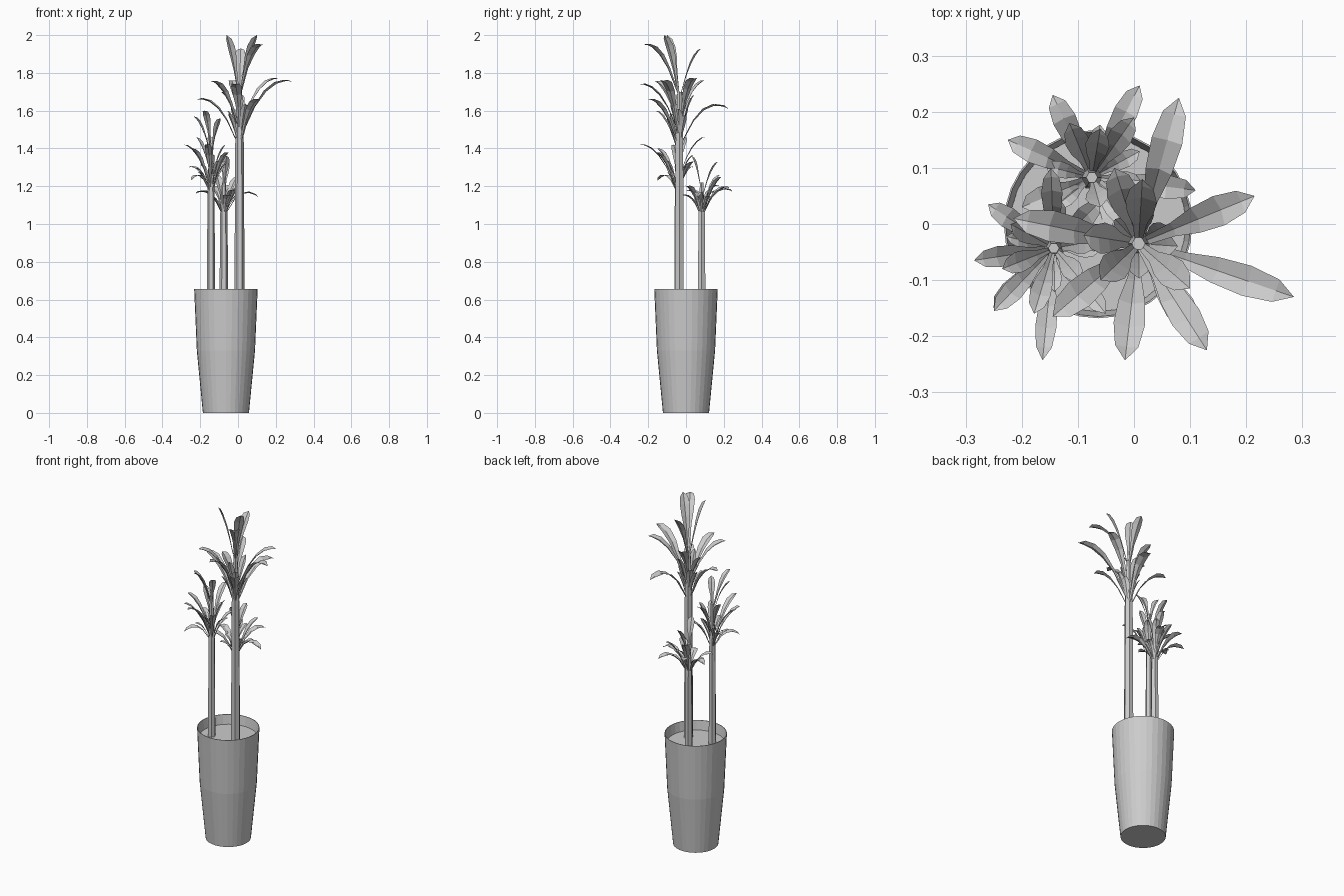
import bpy, bmesh, math, random
from mathutils import Vector

if "Cube" in bpy.data.objects:
    bpy.data.objects.remove(bpy.data.objects["Cube"])

random.seed(4)


def make_object(name, bm):
    mesh = bpy.data.meshes.new(name)
    bm.to_mesh(mesh)
    bm.free()
    obj = bpy.data.objects.new(name, mesh)
    bpy.context.collection.objects.link(obj)
    return obj


def lathe(name, center, profile, sides, cap_top=True):
    """Stack rings of (radius, z), capping the ends."""
    bm = bmesh.new()
    rings = []
    for r, z in profile:
        rings.append([bm.verts.new((center[0] + r * math.cos(2 * math.pi * i / sides),
                                    center[1] + r * math.sin(2 * math.pi * i / sides), z))
                      for i in range(sides)])
    for a, b in zip(rings, rings[1:]):
        for i in range(sides):
            j = (i + 1) % sides
            bm.faces.new((a[i], a[j], b[j], b[i]))
    bm.faces.new(rings[0][::-1])
    if cap_top:
        bm.faces.new(rings[-1])
    return make_object(name, bm)


# widths along a leaf, as (position, share of full width)
BLADE = [(0, 0.25), (0.3, 0.45), (0.52, 0.85), (0.72, 1.0), (0.89, 0.75)]


def add_leaf(bm, base, tip, width):
    """Folded blade that rises from the trunk and arches over to its tip."""
    base, tip = Vector(base), Vector(tip)
    flat = Vector((tip.x - base.x, tip.y - base.y, 0))
    rise = max(tip.z - base.z, 0)
    # leaves that reach far compared to their rise droop more
    spread = flat.length / (flat.length + rise)
    control = base + flat * 0.45 + Vector((0, 0, rise * 0.6 + flat.length * (0.15 + 0.75 * spread)))
    side = Vector((-flat.y, flat.x, 0)).normalized()
    rows = []
    for t, w in BLADE:
        mid = base * (1 - t) ** 2 + control * 2 * t * (1 - t) + tip * t * t
        tangent = ((control - base) * (1 - t) + (tip - control) * t).normalized()
        up = tangent.cross(side)
        if up.z < 0:
            up = -up
        half = side * width * w * 0.5
        lift = up * width * w * 0.16
        rows.append([bm.verts.new(p) for p in (mid - half + lift, mid, mid + half + lift)])
    for a, b in zip(rows, rows[1:]):
        for i in range(2):
            bm.faces.new((a[i], a[i + 1], b[i + 1], b[i]))
    end = bm.verts.new(tip)
    for i in range(2):
        bm.faces.new((rows[-1][i], rows[-1][i + 1], end))


def plant(name, x, y, radius, bottom, top, width, tips, skirt):
    """Trunk, long leaves aimed at given tips, and a skirt of short lower leaves."""
    lathe(name + "_trunk", (x, y),
          [(radius, 0.58), (radius * 0.85, bottom), (radius * 0.45, top)], 6)
    bm = bmesh.new()
    for tx, ty, tz in tips:
        reach = math.hypot(tx - x, ty - y)
        z = min(top - 0.01, max(bottom, tz - 0.12 - 0.6 * reach))
        k = 0.009 / reach
        add_leaf(bm, (x + (tx - x) * k, y + (ty - y) * k, z), (tx, ty, tz), width)
    count, reach, height = skirt
    for i in range(count):
        a = 2.4 * i + 0.5
        r = reach * random.uniform(0.75, 1.1)
        z = bottom + 0.02 * (i % 4)
        add_leaf(bm, (x + 0.01 * math.cos(a), y + 0.01 * math.sin(a), z),
                 (x + r * math.cos(a), y + r * math.sin(a),
                  z + height * random.uniform(0.75, 1.1)), width * 0.7)
    make_object(name + "_leaves", bm)


# Thin-walled open pot and soil
POT = (-0.064, 0)
lathe("pot", POT, [(0.122, 0), (0.154, 0.33), (0.168, 0.655), (0.165, 0.655), (0.155, 0.59)],
      32, cap_top=False)
lathe("soil", POT, [(0.154, 0.585), (0.156, 0.6)], 32)

# Tall plant
plant("tall_plant", 0.008, -0.035, 0.027, 1.42, 1.70, 0.056, [
    (0.215, 0.05, 1.77), (0.285, -0.13, 1.755), (0.08, 0.225, 1.61),
    (0.015, 0.08, 1.93), (-0.035, 0.10, 1.76), (0.10, -0.115, 2.0),
    (-0.06, -0.10, 2.0), (0.13, -0.225, 1.95), (-0.016, -0.243, 1.74),
    (-0.145, -0.165, 1.755), (-0.215, 0.01, 1.66), (0.115, -0.20, 1.66),
    (-0.09, -0.02, 1.70)], (8, 0.075, 0.2))

# Medium plant
plant("medium_plant", -0.143, -0.043, 0.022, 1.17, 1.43, 0.038, [
    (-0.163, -0.243, 1.42), (-0.25, -0.155, 1.40), (-0.285, -0.065, 1.42),
    (-0.26, 0.035, 1.30), (-0.148, 0.10, 1.46), (-0.235, -0.08, 1.57),
    (-0.178, -0.16, 1.60), (-0.095, -0.10, 1.56), (-0.065, -0.03, 1.42),
    (-0.05, -0.16, 1.38), (-0.06, 0.04, 1.33), (-0.25, -0.15, 1.23),
    (-0.22, 0.0, 1.46)], (8, 0.085, 0.13))

# Small plant
plant("small_plant", -0.075, 0.083, 0.023, 1.05, 1.22, 0.043, [
    (-0.145, 0.23, 1.19), (0.01, 0.247, 1.17), (-0.225, 0.15, 1.16),
    (-0.06, 0.03, 1.36), (0.0, 0.19, 1.25), (-0.115, 0.18, 1.26),
    (0.11, 0.06, 1.14), (0.03, 0.0, 1.20), (-0.05, -0.02, 1.15),
    (-0.20, 0.03, 1.17), (-0.06, 0.17, 1.33)], (6, 0.09, 0.09))
